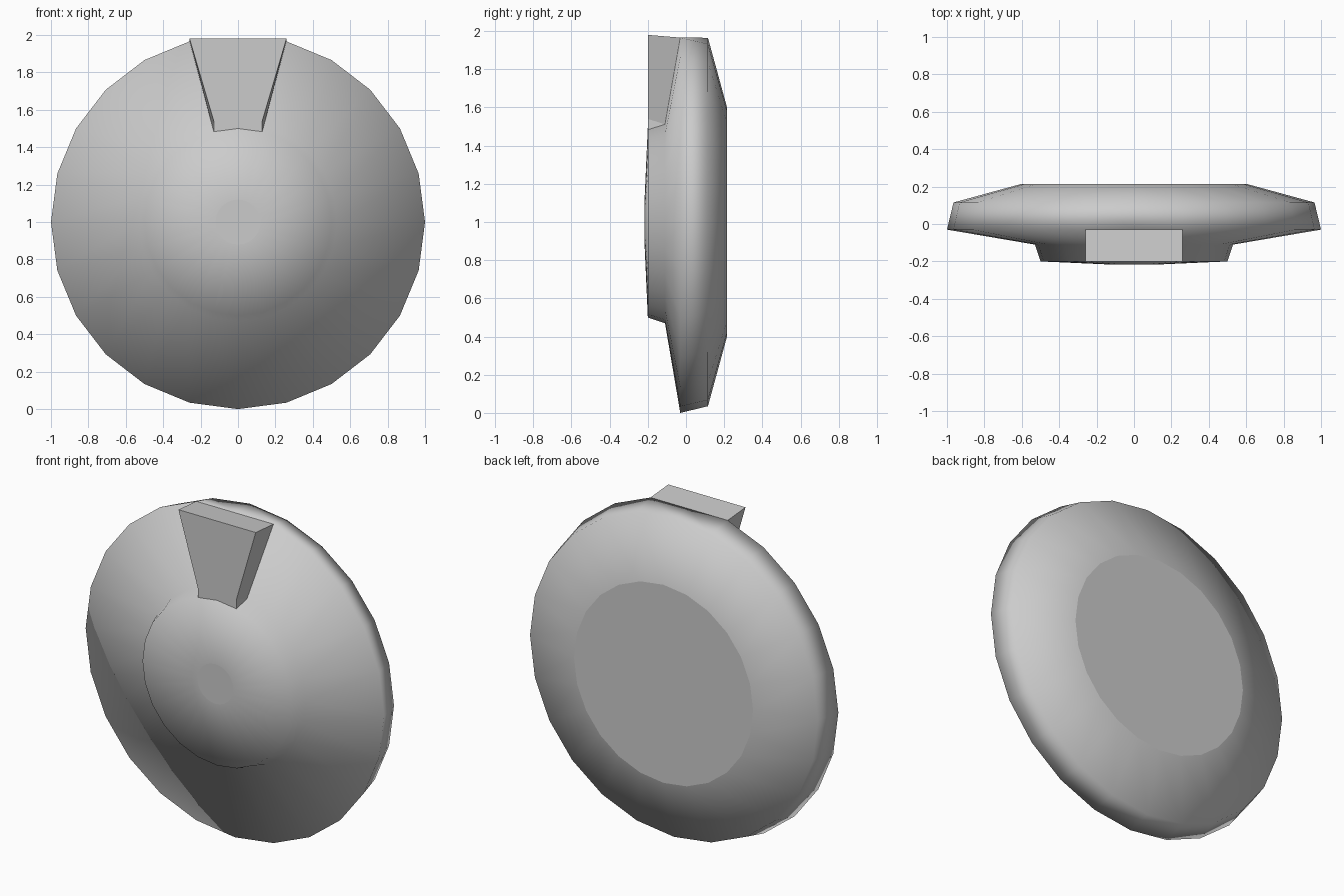
import bpy
import bmesh
from math import sin, cos, pi

SIDES = 24
CENTRE_Z = 1.0

cube = bpy.data.objects.get("Cube")
if cube:
    bpy.data.objects.remove(cube, do_unlink=True)

# One plain grey for everything
grey = bpy.data.materials.new("plain grey")
grey.use_nodes = True
colour = (0.6, 0.6, 0.6, 1)
grey.diffuse_color = colour
grey.node_tree.nodes["Principled BSDF"].inputs["Base Color"].default_value = colour


def add_object(name, bm):
    bmesh.ops.recalc_face_normals(bm, faces=bm.faces)
    mesh = bpy.data.meshes.new(name)
    bm.to_mesh(mesh)
    bm.free()
    mesh.materials.append(grey)
    obj = bpy.data.objects.new(name, mesh)
    bpy.context.collection.objects.link(obj)
    return obj


def ring_point(radius, y, step):
    a = 2 * pi * step / SIDES
    return (radius * sin(a), y, CENTRE_Z + radius * cos(a))


# Disc: profile of (radius, y) from the back plate to the front cap
BACK, SHOULDER, RIM = (0.6, 0.215), (0.965, 0.115), (1.0, -0.03)
STEP, BOSS, CAP = (0.53, -0.11), (0.5, -0.2), (0.12, -0.217)
bm = bmesh.new()
rings = [[bm.verts.new(ring_point(r, y, i)) for i in range(SIDES)]
         for r, y in (BACK, SHOULDER, RIM, STEP, BOSS, CAP)]
for a, b in zip(rings, rings[1:]):
    for i in range(SIDES):
        j = (i + 1) % SIDES
        bm.faces.new((a[i], a[j], b[j], b[i])).smooth = True
# Flat ends
bm.faces.new(rings[0])
bm.faces.new(rings[-1])
# The rim is levelled where the block meets it
rings[2][0].co.z = rings[2][1].co.z
add_object("disc", bm)

# Block: one half of the flared wedge on the front, mirrored across x
bm = bmesh.new()
rim = bm.verts.new(ring_point(*RIM, 1))
step = bm.verts.new(ring_point(*STEP, 1))
boss = bm.verts.new(ring_point(*BOSS, 1))
top = bm.verts.new((rim.co.x, BOSS[1], 1.98))
waist = bm.verts.new((boss.co.x, BOSS[1], 1.54))
mid_top = bm.verts.new((0, BOSS[1], 1.98))
mid_rim = bm.verts.new((0, RIM[1], rim.co.z))
mid_step = bm.verts.new(ring_point(*STEP, 0))
mid_boss = bm.verts.new(ring_point(*BOSS, 0))
for face in ((mid_top, top, waist, boss, mid_boss),    # front
             (mid_top, mid_rim, rim, top),             # top
             (top, rim, step, waist),                  # side
             (waist, step, boss),                      # lower side
             (boss, step, mid_step, mid_boss),         # underside
             (rim, mid_rim, mid_step, step)):          # against the disc
    bm.faces.new(face)
block = add_object("front_block", bm)
mirror = block.modifiers.new("mirror", 'MIRROR')
mirror.use_axis[0] = True
